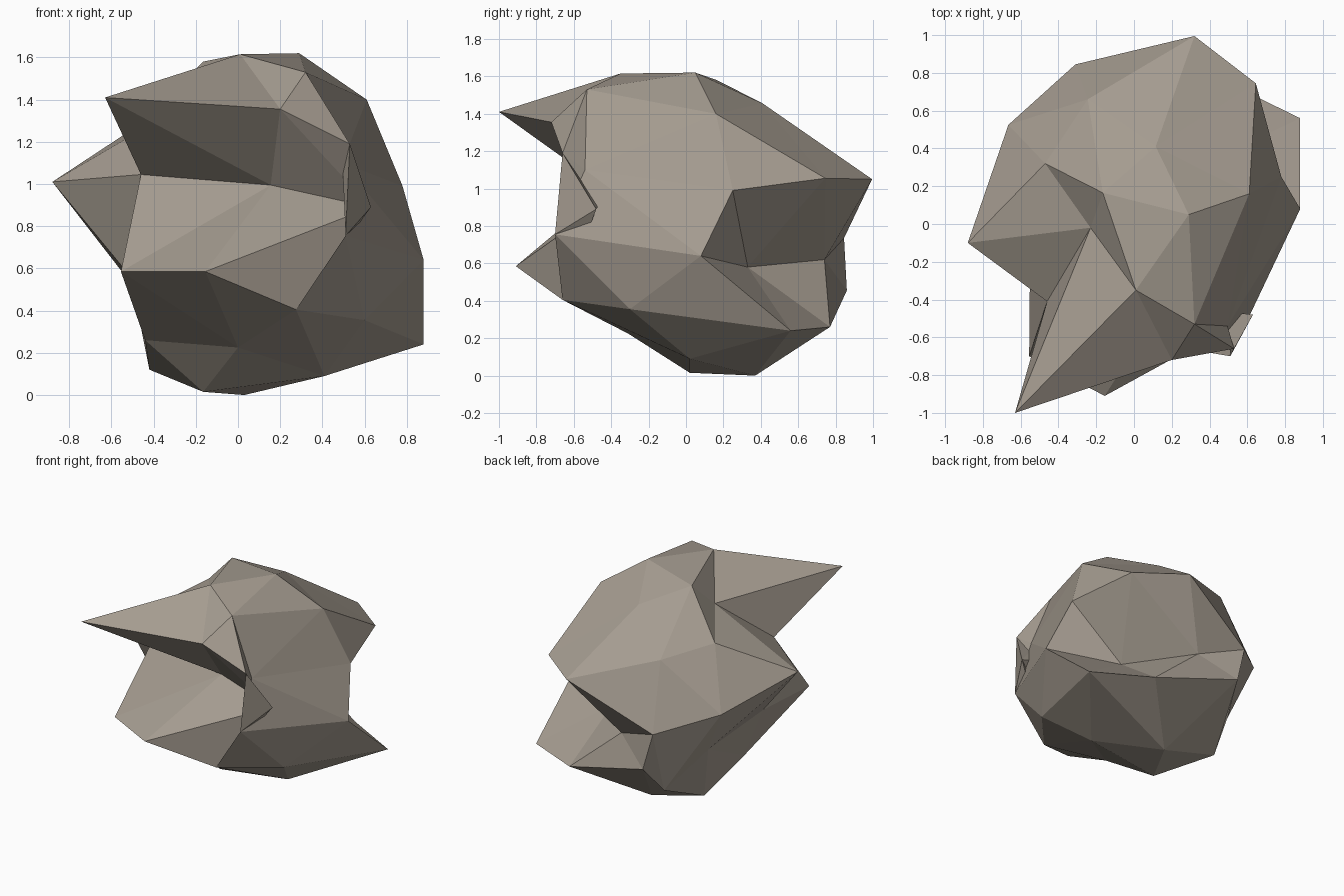
import bpy
import bmesh

# Boulder: a faceted ball of two poles and five rings, each ring pulled into a craggy outline
top_pole = (0.29, 0.05, 1.62)
crown = [(0.01, -0.35, 1.615), (0.32, -0.53, 1.53), (0.61, 0.16, 1.40),
         (0.115, 0.41, 1.455), (-0.165, 0.165, 1.58)]
# Upper ring starts at the jutting front spike
upper = [(-0.63, -1.0, 1.41), (0.20, -0.72, 1.355), (0.53, -0.66, 1.19),
         (0.495, -0.54, 1.10), (0.78, 0.25, 0.99), (0.645, 0.745, 1.055),
         (0.32, 0.995, 1.05), (-0.245, 0.66, 1.22), (-0.47, 0.32, 1.28),
         (-0.23, -0.02, 1.39)]
# Middle ring: deep front cleft, rear notch and left spike
middle = [(-0.46, -0.41, 1.045), (0.155, -0.42, 0.995), (0.63, -0.48, 0.89),
          (0.51, -0.70, 0.755), (0.88, 0.08, 0.64), (0.395, 0.33, 0.58),
          (0.03, 0.74, 0.62), (-0.31, 0.845, 0.735), (-0.665, 0.525, 0.86),
          (-0.88, -0.10, 1.01)]
# Lower ring: front ledge and right rear corner
lower = [(-0.555, -0.70, 0.585), (-0.155, -0.91, 0.585), (0.275, -0.66, 0.405),
         (0.60, -0.30, 0.355), (0.88, 0.56, 0.24), (0.45, 0.77, 0.26),
         (-0.235, 0.86, 0.455), (-0.29, 0.68, 0.24), (-0.50, 0.445, 0.52),
         (-0.55, -0.15, 0.61)]
base = [(0.0, -0.31, 0.225), (0.41, 0.02, 0.09), (0.03, 0.37, 0.0),
        (-0.42, 0.38, 0.12), (-0.44, -0.08, 0.26)]
bottom_pole = (-0.165, 0.02, 0.015)

bm = bmesh.new()
top = bm.verts.new(top_pole)
bottom = bm.verts.new(bottom_pole)
r1, r2, r3, r4, r5 = [[bm.verts.new(p) for p in ring]
                      for ring in (crown, upper, middle, lower, base)]

# Each fifth of the boulder is the same patch of sixteen triangles
for i in range(5):
    j, k, m = 2 * i, 2 * i + 1, (2 * i + 2) % 10
    n = (i + 1) % 5
    for tri in (
        (top, r1[i], r1[n]),
        (r1[i], r2[j], r2[k]), (r1[i], r2[k], r1[n]), (r1[n], r2[k], r2[m]),
        (r2[j], r3[j], r3[k]), (r2[j], r3[k], r2[k]),
        (r2[k], r3[k], r3[m]), (r2[k], r3[m], r2[m]),
        (r3[j], r4[j], r3[k]), (r3[k], r4[j], r4[k]),
        (r3[k], r4[k], r3[m]), (r3[m], r4[k], r4[m]),
        (r4[j], r5[i], r4[k]), (r4[k], r5[i], r4[m]),
        (r4[m], r5[i], r5[n]), (r5[i], bottom, r5[n]),
    ):
        bm.faces.new(tri)

mesh = bpy.data.meshes.new("boulder")
bm.to_mesh(mesh)
bm.free()

# Warm grey stone
stone = bpy.data.materials.new("warm_grey_stone")
stone.diffuse_color = (0.376, 0.332, 0.28, 1.0)
mesh.materials.append(stone)

boulder = bpy.data.objects.new("boulder", mesh)
bpy.context.collection.objects.link(boulder)
